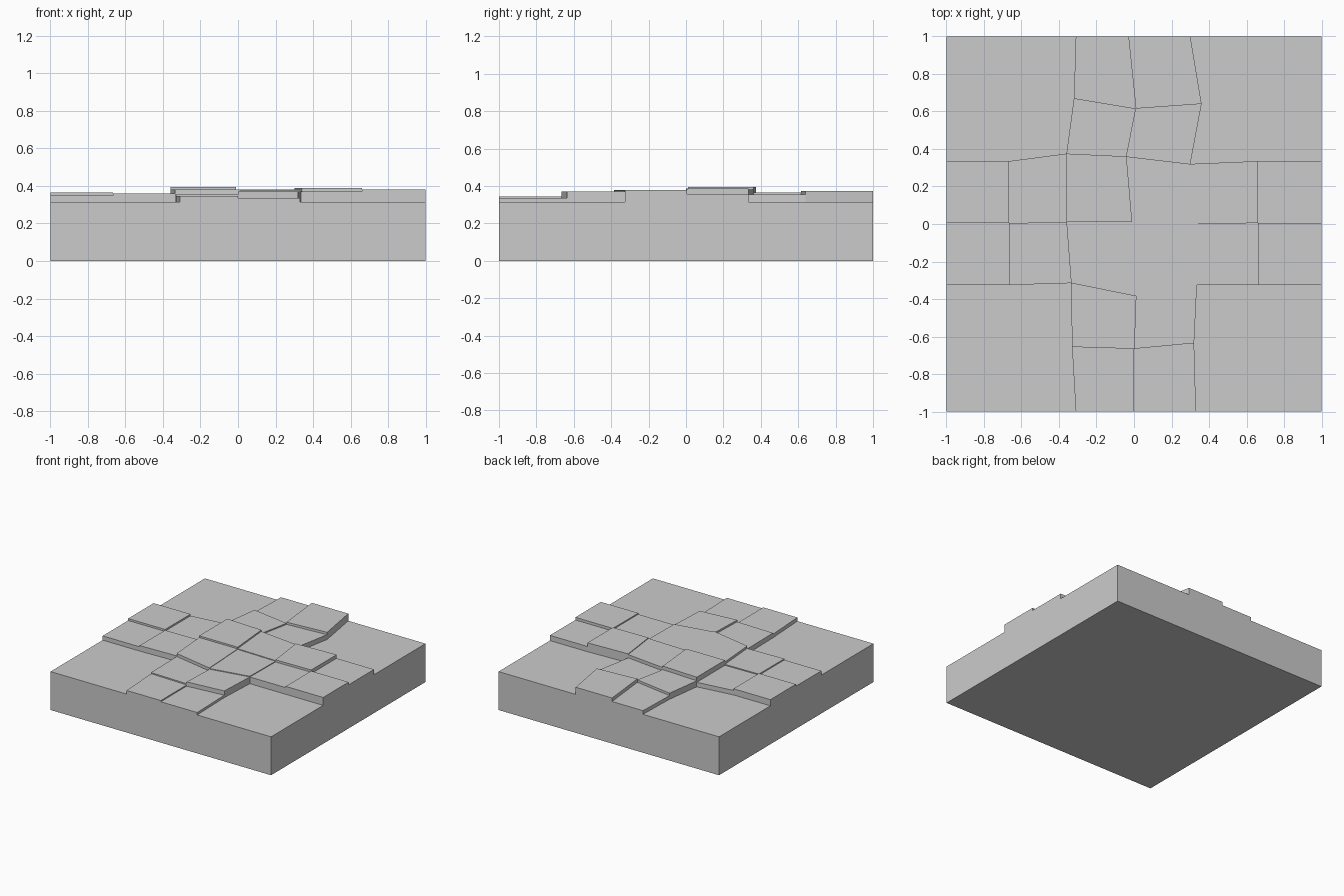
import bpy, bmesh

if "Cube" in bpy.data.objects:
    bpy.data.objects.remove(bpy.data.objects["Cube"])

GROUND = 0.315

# Joint points of the long path: rows from front to back, three across
C = [
    [(-.31, -1), (0, -1), (.33, -1)],
    [(-.33, -.655), (0, -.665), (.32, -.635)],
    [(-.335, -.315), (.01, -.385), (.335, -.325)],
    [(-.36, .01), (-.01, .01), (.34, 0)],
    [(-.36, .375), (-.04, .36), (.30, .32)],
    [(-.32, .67), (.01, .615), (.36, .64)],
    [(-.31, 1), (-.03, 1), (.30, 1)],
]
# Joint points of the side arms: rows 2..4, from the outer edge inwards
ARM_Y = (-.325, .005, .335)
W = [[(-1, y), (-.665, y), C[j + 2][0]] for j, y in enumerate(ARM_Y)]
E = [[C[j + 2][2], (.66, y), (1, y)] for j, y in enumerate(ARM_Y)]

# Stone heights per row (front to back), left to right
LONG_Z = [(.345, .335), (.355, .37), (.38, .376), (.394, .382), (.365, .355), (.345, .374)]
WEST_Z = [(.35, .36), (.366, .352)]
EAST_Z = [(.37, .38), (.388, .358)]

cells = []  # (part name, counter-clockwise outline, height)


def pave(grid, heights, name):
    for j, row in enumerate(heights):
        for i, z in enumerate(row):
            outline = [grid[j][i], grid[j][i + 1], grid[j + 1][i + 1], grid[j + 1][i]]
            cells.append((f"{name}_{j}_{i}", outline, z))


pave(C, LONG_Z, "path_stone")
pave(W, WEST_Z, "left_arm_stone")
pave(E, EAST_Z, "right_arm_stone")

# Four ground corners share one block
for outline in (
    [(-1, -1), C[0][0], C[1][0], C[2][0], W[0][1], W[0][0]],
    [C[0][2], (1, -1), E[0][2], E[0][1], C[2][2], C[1][2]],
    [C[4][2], E[2][1], E[2][2], (1, 1), C[6][2], C[5][2]],
    [W[2][0], W[2][1], C[4][0], C[5][0], C[6][0], (-1, 1)],
):
    cells.append(("ground_block", outline, GROUND))

# Height of the cell on each directed edge, used to find the neighbour
edge_z = {}
for _, pts, z in cells:
    for a, b in zip(pts, pts[1:] + pts[:1]):
        edge_z[a, b] = z

meshes = {}
for name, pts, z in cells:
    bm = meshes.setdefault(name, bmesh.new()) if name not in meshes else meshes[name]

    def face(coords):
        bm.faces.new([bm.verts.new(c) for c in coords])

    face([(x, y, z) for x, y in pts])
    # Walls drop to the lower neighbour, or to the floor on the outside
    for a, b in zip(pts, pts[1:] + pts[:1]):
        low = edge_z.get((b, a), 0)
        if low < z:
            face([(*a, low), (*b, low), (*b, z), (*a, z)])

# Underside
bm = meshes["ground_block"]
bm.faces.new([bm.verts.new((x, y, 0)) for x, y in ((-1, -1), (-1, 1), (1, 1), (1, -1))])

for name, bm in meshes.items():
    bmesh.ops.remove_doubles(bm, verts=bm.verts, dist=1e-5)
    me = bpy.data.meshes.new(name)
    bm.to_mesh(me)
    bm.free()
    bpy.context.collection.objects.link(bpy.data.objects.new(name, me))
